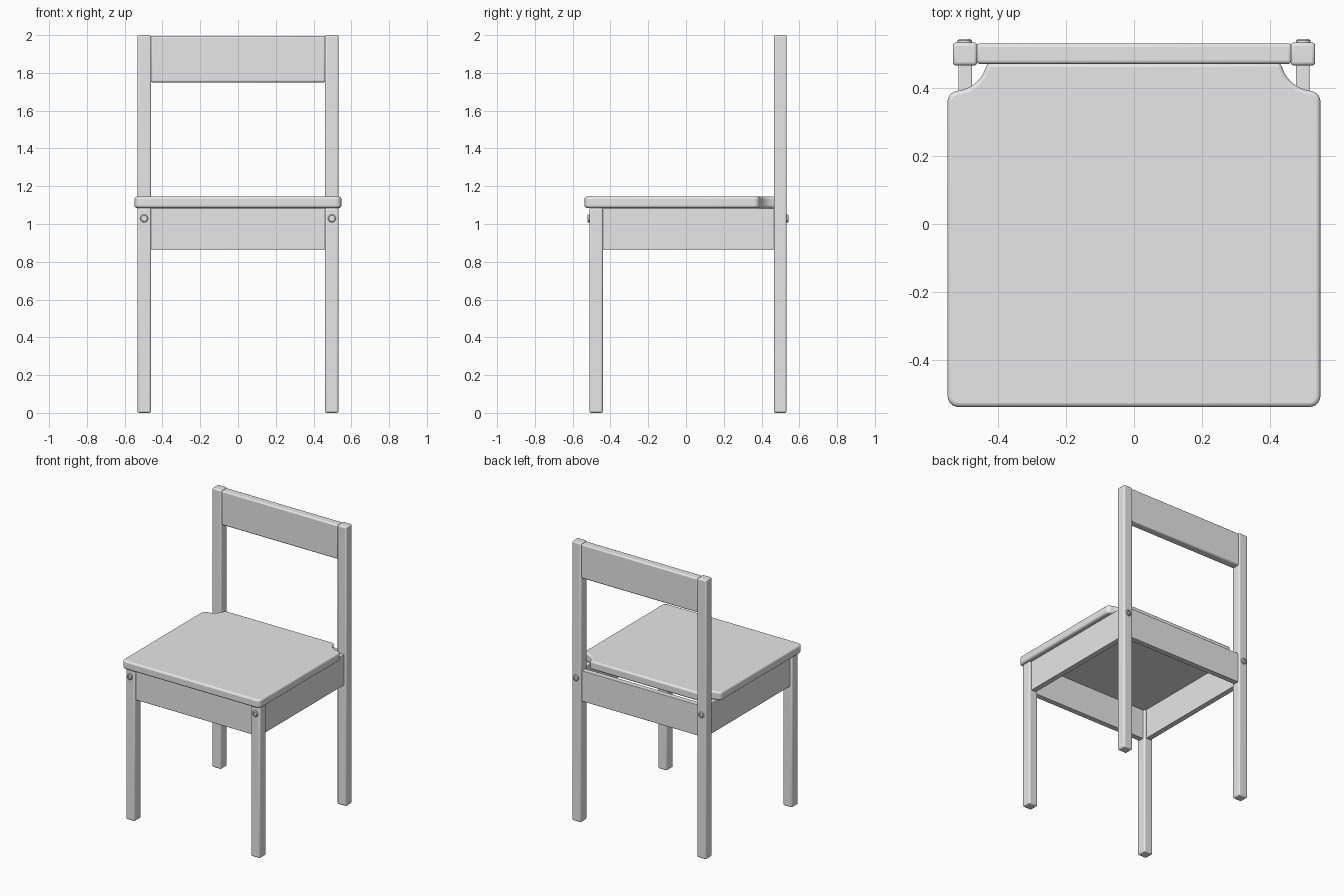
import bpy, bmesh, math
from mathutils import Vector

cube = bpy.data.objects.get("Cube")
if cube:
    bpy.data.objects.remove(cube, do_unlink=True)

grey = bpy.data.materials.new("plain grey")
grey.use_nodes = True
GREY = (0.8, 0.8, 0.8, 1)
grey.diffuse_color = GREY
grey.node_tree.nodes["Principled BSDF"].inputs["Base Color"].default_value = GREY


def finish(name, bm, bevel=0.0, segments=3):
    """Turn a bmesh into a softly edged, smooth shaded part."""
    bmesh.ops.recalc_face_normals(bm, faces=bm.faces)
    mesh = bpy.data.meshes.new(name)
    bm.to_mesh(mesh)
    bm.free()
    mesh.materials.append(grey)
    obj = bpy.data.objects.new(name, mesh)
    bpy.context.collection.objects.link(obj)
    if bevel:
        mod = obj.modifiers.new("soft edges", 'BEVEL')
        mod.width, mod.segments = bevel, segments
        mod.limit_method, mod.angle_limit = 'ANGLE', math.radians(40)
    bpy.ops.object.select_all(action='DESELECT')
    obj.select_set(True)
    bpy.context.view_layer.objects.active = obj
    bpy.ops.object.shade_smooth_by_angle(angle=math.radians(35))
    return obj


def box(name, low, high, bevel):
    low, high = Vector(low), Vector(high)
    bm = bmesh.new()
    bmesh.ops.create_cube(bm, size=1)
    bmesh.ops.scale(bm, vec=high - low, verts=bm.verts)
    bmesh.ops.translate(bm, vec=(low + high) / 2, verts=bm.verts)
    return finish(name, bm, bevel)


def arc(cx, cy, rx, ry, start, end, steps=8):
    angles = [math.radians(start + (end - start) * i / steps) for i in range(steps + 1)]
    return [(cx + rx * math.cos(a), cy + ry * math.sin(a)) for a in angles]


def screw(name, x, y, out):
    """Round bolt head with a sunken hexagonal socket, facing along y."""
    rings = [(0.021, 0, 24), (0.021, 0.006, 24), (0.016, 0.010, 24),
             (0.011, 0.010, 24), (0.011, 0.003, 24)]
    bm = bmesh.new()
    loops = []
    for radius, depth, sides in rings:
        loops.append([bm.verts.new((x + px, y + out * depth, 1.03 + pz))
                      for px, pz in arc(0, 0, radius, radius, 0, 360, sides)[:-1]])
    for a, b in zip(loops, loops[1:]):
        for i in range(len(a)):
            j = (i + 1) % len(a)
            bm.faces.new((a[i], a[j], b[j], b[i]))
    bm.faces.new(loops[0])
    bm.faces.new(loops[-1])
    finish(name, bm)


# Seat: rounded board with a scooped notch at each back corner
right_edge = (arc(0.515, -0.505, 0.032, 0.032, -90, 0)
              + arc(0.517, 0.36, 0.03, 0.03, 0, 75)
              + arc(0.53, 0.49, 0.10, 0.10, 265, 190))
outline = right_edge + [(-x, y) for x, y in reversed(right_edge)]
bm = bmesh.new()
base = bm.faces.new([bm.verts.new((x, y, 1.085)) for x, y in outline])
top = bmesh.ops.extrude_face_region(bm, geom=[base])["geom"]
bmesh.ops.translate(bm, vec=(0, 0, 0.06),
                    verts=[v for v in top if isinstance(v, bmesh.types.BMVert)])
finish("seat", bm, 0.012)

# Legs, side rails and screws, mirrored left and right
for side, s in (("left", 1), ("right", -1)):
    x0, x1 = sorted((s * 0.46, s * 0.532))
    box(f"{side}_front_leg", (x0, -0.512, 0), (x1, -0.44, 1.085), 0.010)
    box(f"{side}_back_post", (x0, 0.465, 0), (x1, 0.533, 2), 0.010)
    x0, x1 = sorted((s * 0.475, s * 0.515))
    box(f"{side}_side_rail", (x0, -0.445, 0.865), (x1, 0.47, 1.085), 0.004)
    screw(f"{side}_front_screw", s * 0.497, -0.512, -1)
    screw(f"{side}_back_screw", s * 0.497, 0.533, 1)

# Cross rails and backrest
box("front_rail", (-0.463, -0.497, 0.865), (0.463, -0.457, 1.085), 0.004)
box("back_rail", (-0.463, 0.48, 0.865), (0.463, 0.52, 1.085), 0.004)
box("backrest", (-0.463, 0.47, 1.75), (0.463, 0.53, 1.995), 0.010)
